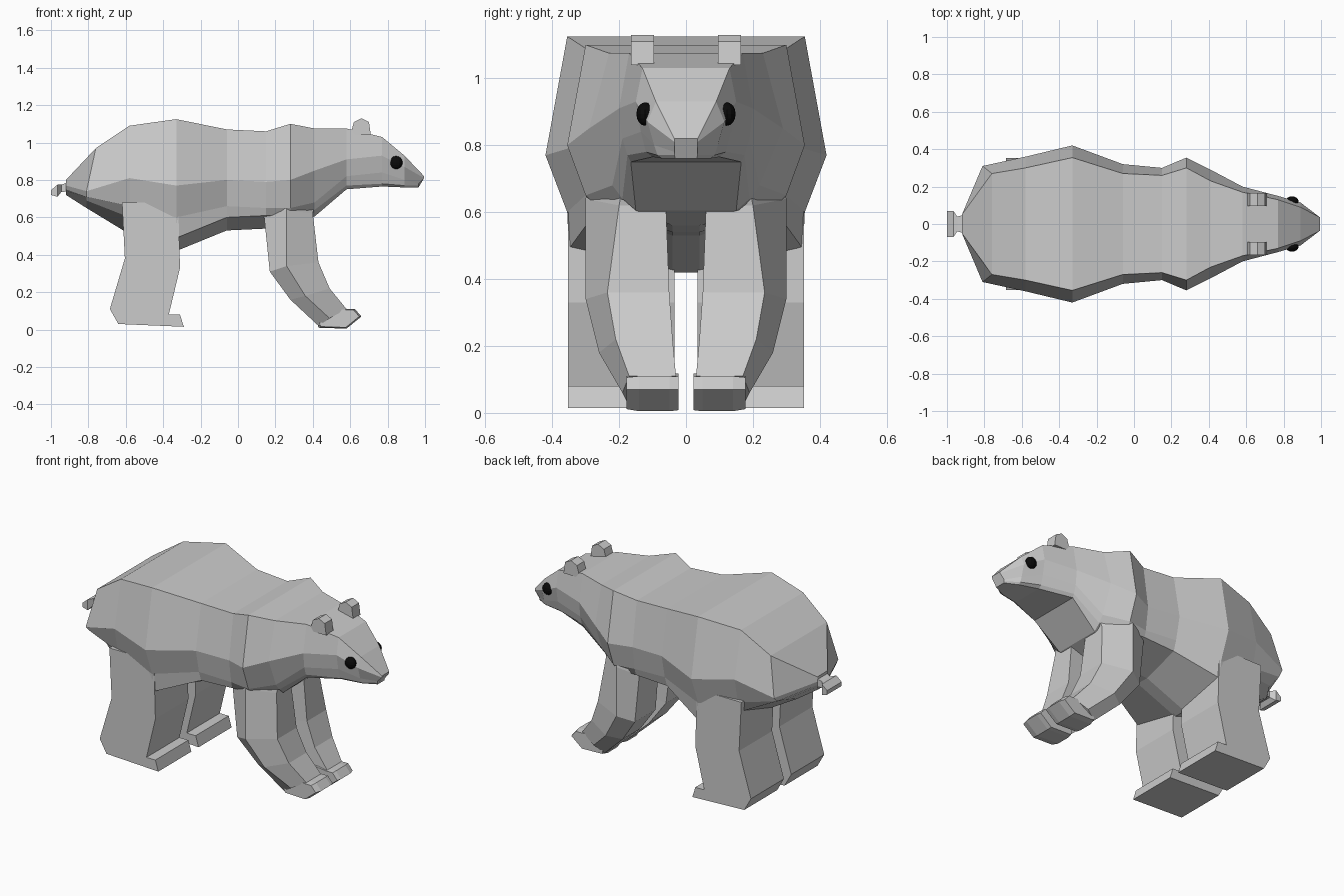
import bpy
import bmesh
from mathutils import Vector

# Remove the default object
default_cube = bpy.data.objects.get("Cube")
if default_cube:
    bpy.data.objects.remove(default_cube, do_unlink=True)


def make_material(name, colour):
    material = bpy.data.materials.new(name)
    material.use_nodes = True
    material.diffuse_color = colour
    shader = material.node_tree.nodes["Principled BSDF"]
    shader.inputs["Base Color"].default_value = colour
    shader.inputs["Roughness"].default_value = 0.9
    return material


fur = make_material("pale_fur", (0.6, 0.6, 0.6, 1))
black = make_material("eye_black", (0.003, 0.003, 0.003, 1))


def finish(name, bm, material):
    """Turn a bmesh into a flat shaded object."""
    bmesh.ops.recalc_face_normals(bm, faces=bm.faces)
    mesh = bpy.data.meshes.new(name)
    bm.to_mesh(mesh)
    bm.free()
    mesh.materials.append(material)
    part = bpy.data.objects.new(name, mesh)
    bpy.context.collection.objects.link(part)
    return part


def loft(name, rings, material):
    """Skin a row of equal closed rings and cap both ends."""
    bm = bmesh.new()
    loops = [[bm.verts.new(point) for point in ring] for ring in rings]
    count = len(loops[0])
    for first, second in zip(loops, loops[1:]):
        for i in range(count):
            j = (i + 1) % count
            bm.faces.new((first[i], first[j], second[j], second[i]))
    bm.faces.new(loops[0])
    bm.faces.new(loops[-1])
    return finish(name, bm, material)


def slab(name, outline, spans, side):
    """Sweep a side outline of (x, z) across y; spans give (y, scale)."""
    middle = Vector((0, 0))
    for point in outline:
        middle += Vector(point) / len(outline)
    rings = []
    for y, scale in spans:
        ring = []
        for point in outline:
            x, z = middle + (Vector(point) - middle) * scale
            ring.append((x, y * side, z))
        rings.append(ring)
    return loft(name, rings, fur)


# Body and head: x, then half width and height (hundredths) of the
# back edge, flank, lower flank, belly side and belly centre
body_stations = [
    (-92, 5, 80, 5, 77, 5, 75, 5, 74, 4, 72),
    (-80, 27, 97, 31, 74, 28, 71, 20, 69, 8, 65),
    (-58, 30, 109, 36, 81, 33, 66, 33, 60, 4, 51),
    (-33, 35.5, 112.5, 42, 77, 35.5, 60, 35, 49, 4, 42),
    (-6, 27, 107, 32, 80, 29, 66, 27, 60, 4, 53),
    (15, 26, 106, 30, 79, 28, 65, 27, 61, 4, 54),
    (28, 30, 110, 35.5, 80, 30, 65, 26, 61, 4, 56),
    (41, 23, 107.5, 29, 85, 22, 68, 19, 64, 15, 60.5),
    (58, 17, 107.5, 20, 91, 19, 82, 17.5, 77, 16.5, 75),
    (77, 13, 103, 15, 93, 13.5, 84, 12, 78, 10, 76.5),
    (89, 9, 93, 11.5, 87, 9.5, 80, 8.5, 77, 7, 76),
    (99.5, 3.5, 82, 3.5, 81, 3.5, 80, 3.4, 79, 3.3, 78),
]
body_rings = []
for x, *values in body_stations:
    pairs = list(zip(values[0::2], values[1::2]))
    left = [Vector((x, w, z)) / 100 for w, z in pairs]
    right = [Vector((x, -w, z)) / 100 for w, z in reversed(pairs)]
    body_rings.append(left + right)

# Lean the rump outline forward at the top and tuck the chin back
for point in body_rings[1]:
    point.x += 0.04 if point.z > 0.9 else -0.01
for point in body_rings[-1]:
    if point.z < 0.8:
        point.x -= 0.03
        point.z -= 0.02
loft("body", body_rings, fur)

# Tail stub, pinched where it meets the rump
tail_stations = [(-0.90, 0.05, 0.74, 0.79), (-0.945, 0.04, 0.735, 0.775),
                 (-0.965, 0.07, 0.71, 0.775), (-1.0, 0.07, 0.72, 0.745)]
loft("tail", [[(x, -w, low), (x, w, low), (x, w, high), (x, -w, high)]
              for x, w, low, high in tail_stations], fur)

# Side outlines of the slab shaped parts
hind_outline = [(-0.62, 0.68), (-0.605, 0.38), (-0.685, 0.11),
                (-0.64, 0.03), (-0.29, 0.015), (-0.31, 0.08),
                (-0.37, 0.08), (-0.31, 0.33), (-0.32, 0.68)]
paw_outline = [(0.42, 0.06), (0.43, 0.01), (0.58, 0.005), (0.66, 0.07),
               (0.625, 0.11), (0.58, 0.11), (0.5, 0.12)]
ear_outline = [(0.60, 1.04), (0.62, 1.11), (0.66, 1.13),
               (0.70, 1.11), (0.71, 1.04)]

# Front leg: x, z of rear, outer and front edges, then the half widths
# of rear, outer, front and inner edges
leg_stations = [
    (0.15, 0.72, 0.25, 0.72, 0.42, 0.72, 0.24, 0.28, 0.18, 0.06),
    (0.14, 0.60, 0.26, 0.64, 0.40, 0.62, 0.25, 0.30, 0.20, 0.06),
    (0.17, 0.31, 0.26, 0.34, 0.43, 0.36, 0.25, 0.30, 0.235, 0.05),
    (0.28, 0.16, 0.36, 0.18, 0.49, 0.22, 0.21, 0.26, 0.21, 0.04),
    (0.43, 0.02, 0.49, 0.06, 0.58, 0.11, 0.17, 0.19, 0.17, 0.03),
]

for side, word in ((1, "left"), (-1, "right")):
    slab("hind_leg_" + word, hind_outline, ((0.035, 1), (0.353, 1)), side)
    slab("front_paw_" + word, paw_outline,
         ((0.022, 0.95), (0.05, 1), (0.14, 1), (0.178, 0.9)), side)
    slab("ear_" + word, ear_outline, ((0.095, 1), (0.165, 1)), side)

    leg_rings = []
    for xr, zr, xo, zo, xf, zf, rear, outer, front, inner in leg_stations:
        leg_rings.append([(xr, side * inner, zr), (xr, side * rear, zr),
                          (xo, side * outer, zo), (xf, side * front, zf),
                          (xf, side * inner, zf)])
    loft("front_leg_" + word, leg_rings, fur)

    # Eye set into the side of the head
    bm = bmesh.new()
    bmesh.ops.create_uvsphere(bm, u_segments=12, v_segments=8, radius=0.035)
    bmesh.ops.scale(bm, vec=(1, 0.75, 1), verts=bm.verts)
    bmesh.ops.translate(bm, vec=(0.845, side * 0.122, 0.893), verts=bm.verts)
    finish("eye_" + word, bm, black)
